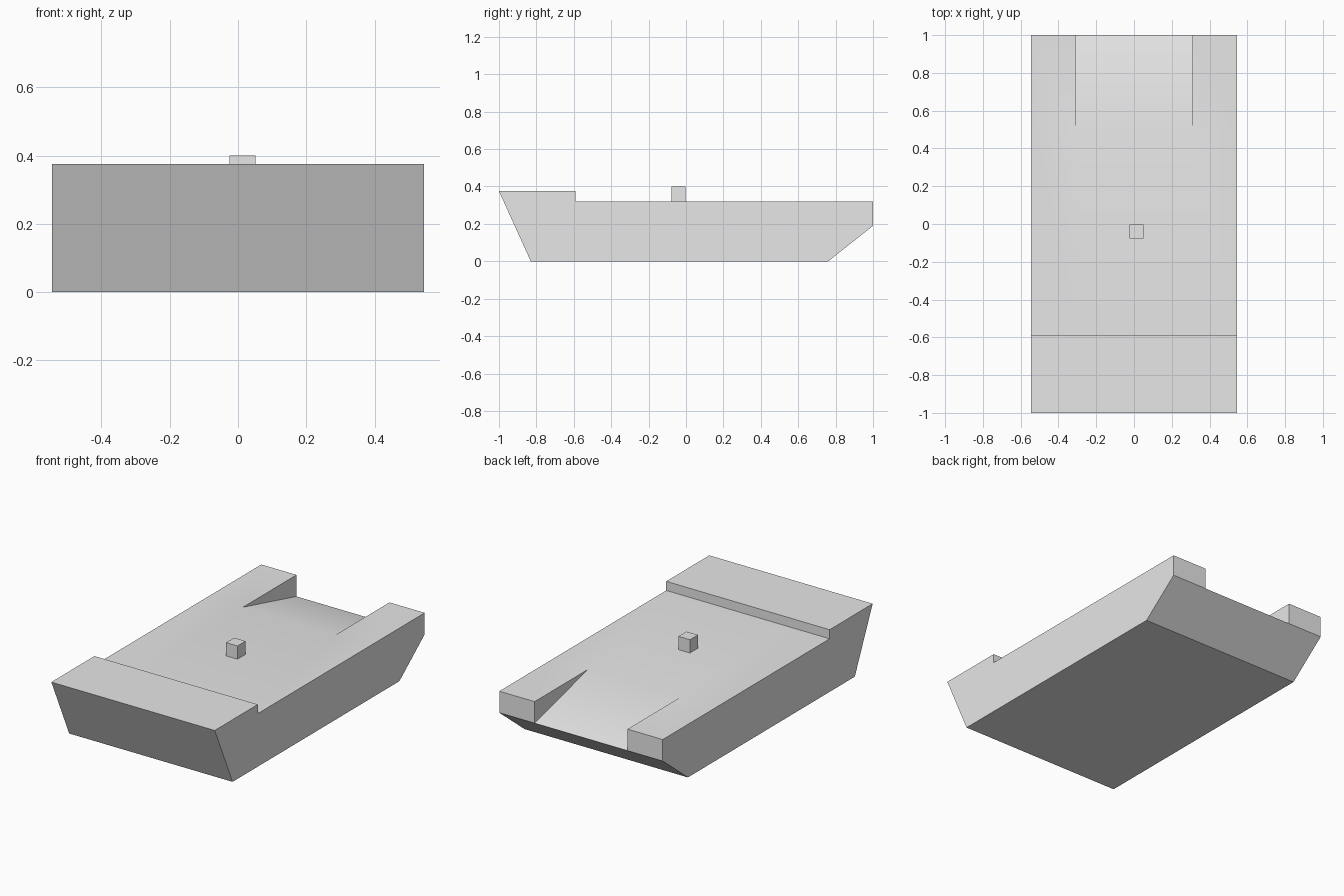
import bpy
import bmesh

# Remove the default cube
default = bpy.data.objects.get("Cube")
if default:
    bpy.data.objects.remove(default, do_unlink=True)

# Single flat colour
grey = bpy.data.materials.new("hull grey")
grey.use_nodes = True
colour = (0.8, 0.8, 0.8, 1)
grey.diffuse_color = colour
grey.node_tree.nodes["Principled BSDF"].inputs["Base Color"].default_value = colour


def finish(bm, name):
    bmesh.ops.recalc_face_normals(bm, faces=bm.faces)
    mesh = bpy.data.meshes.new(name)
    bm.to_mesh(mesh)
    bm.free()
    mesh.materials.append(grey)
    obj = bpy.data.objects.new(name, mesh)
    bpy.context.collection.objects.link(obj)
    return obj


# Hull: a side profile (y, z) repeated at four stations across the width
HALF_WIDTH, RAMP_HALF, DECK = 0.545, 0.31, 0.32
PROFILE = [(-0.83, 0), (0.76, 0), (1, 0.19), (1, DECK), (0.49, DECK),
           (-0.59, DECK), (-0.59, 0.375), (-1, 0.375)]
REAR_LOW, REAR_TOP, RAMP_START = 2, 3, 4

bm = bmesh.new()
stations = [[bm.verts.new((x, y, z)) for y, z in PROFILE]
            for x in (-HALF_WIDTH, -RAMP_HALF, RAMP_HALF, HALF_WIDTH)]
for i in range(3):
    a, b = stations[i], stations[i + 1]
    # the middle strip drops straight from the deck to the low rear edge
    ring = [k for k in range(len(PROFILE)) if not (i == 1 and k == REAR_TOP)]
    for p, q in zip(ring, ring[1:] + ring[:1]):
        bm.faces.new((a[p], a[q], b[q], b[p]))

# Outer sides and the triangular cheeks of the ramp
for side in (stations[0], stations[-1]):
    bm.faces.new(side)
for side in stations[1:3]:
    bm.faces.new([side[k] for k in (REAR_LOW, REAR_TOP, RAMP_START)])
hull = finish(bm, "hull")

bpy.ops.object.select_all(action="DESELECT")
hull.select_set(True)
bpy.context.view_layer.objects.active = hull
bpy.ops.object.shade_smooth_by_angle(angle=0.52)

# Small block standing on the deck
bm = bmesh.new()
bmesh.ops.create_cube(bm, size=1)
bmesh.ops.scale(bm, vec=(0.076, 0.076, 0.08), verts=bm.verts)
block = finish(bm, "deck_block")
block.location = (0.013, -0.04, DECK + 0.04)
